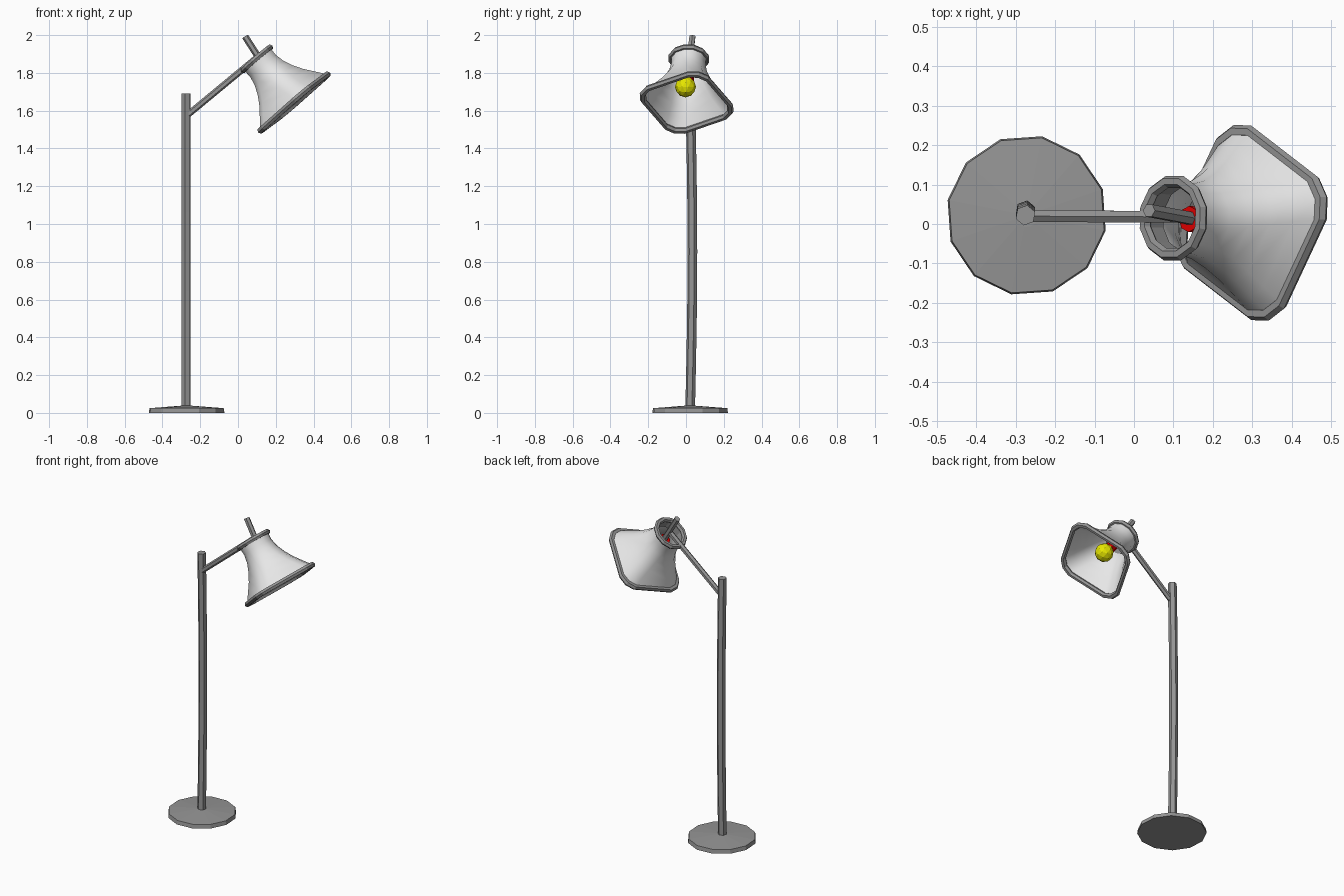
import bpy, bmesh, math
from mathutils import Vector

cube = bpy.data.objects.get("Cube")
if cube:
    bpy.data.objects.remove(cube, do_unlink=True)


def material(name, rgb):
    m = bpy.data.materials.new(name)
    m.use_nodes = True
    m.diffuse_color = (*rgb, 1)
    m.node_tree.nodes["Principled BSDF"].inputs["Base Color"].default_value = (*rgb, 1)
    return m


grey = material("grey metal", (0.3, 0.3, 0.3))
white = material("white shade", (0.8, 0.8, 0.8))
yellow = material("yellow glass", (0.8, 0.8, 0.0))
red = material("red socket", (0.8, 0.0, 0.0))


def finish(bm, name, mat, smooth=False):
    bmesh.ops.recalc_face_normals(bm, faces=bm.faces)
    for f in bm.faces:
        f.smooth = smooth
    mesh = bpy.data.meshes.new(name)
    bm.to_mesh(mesh)
    bm.free()
    mesh.materials.append(mat)
    obj = bpy.data.objects.new(name, mesh)
    bpy.context.collection.objects.link(obj)
    return obj


def loft(name, rings, mat, caps=False, loop=False, smooth=False):
    """Skin a list of point rings; loop joins the last ring to the first."""
    bm = bmesh.new()
    rows = [[bm.verts.new(p) for p in ring] for ring in rings]
    n = len(rows[0])
    pairs = list(zip(rows, rows[1:])) + ([(rows[-1], rows[0])] if loop else [])
    for a, b in pairs:
        for i in range(n):
            j = (i + 1) % n
            bm.faces.new((a[i], a[j], b[j], b[i]))
    if caps:
        bm.faces.new(rows[0])
        bm.faces.new(rows[-1])
    return finish(bm, name, mat, smooth)


def tube(name, path, mat, sides=6, phase=0.0):
    """Capped tube through (point, radius) pairs."""
    pts = [Vector(p) for p, r in path]
    d = (pts[-1] - pts[0]).normalized()
    side = Vector((0, 1, 0))
    side = (side - d * side.dot(d)).normalized()
    other = side.cross(d)
    rings = []
    for p, (_, r) in zip(pts, path):
        angles = [math.radians(phase) + math.tau * i / sides for i in range(sides)]
        rings.append([p + r * (other * math.cos(a) + side * math.sin(a)) for a in angles])
    return loft(name, rings, mat, caps=True)


# Shade frame: axis runs from the neck down to the open mouth
NECK, MOUTH = Vector((0.1, 0.015, 1.875)), Vector((0.297, 0.003, 1.643))
AXIS = (MOUTH - NECK).normalized()
LENGTH = (MOUTH - NECK).length
V = Vector((0, 1, 0))
V = (V - AXIS * V.dot(AXIS)).normalized()
U = V.cross(AXIS)
if U.x < 0:
    U = -U


def outline(s, r, q):
    """Twelve points: round for q = 0, square with cut corners for q = 1."""
    ring = []
    for k in range(12):
        j = k % 3 - 1
        a = math.radians(15 + 90 * (k // 3) + j * (30 - 17 * q))
        rr = r * (1 + 0.04 * q * (j == 0))
        ring.append(NECK + AXIS * s + rr * (U * math.cos(a) + V * math.sin(a)))
    return ring


def rim(name, s, r, q, t):
    angles = [math.tau * i / 6 for i in range(6)]
    loft(name, [outline(s + t * math.sin(a), r + t * math.cos(a), q) for a in angles],
         grey, loop=True)


# Base and slightly bowed pole
BX, BY = -0.272, 0.022
tube("base", [((BX, BY, 0), 0.204), ((BX, BY, 0.025), 0.2), ((BX, BY, 0.038), 0.03)],
     grey, 12, 19)
pole = []
for i in range(9):
    t = i / 8
    pole.append(((BX - 0.003, BY + 0.012 * math.sin(math.pi * t), 0.02 + 1.67 * t), 0.026))
tube("pole", pole, grey, 6, 20)

# Arm to the neck, and the stem that carries the socket
tube("arm", [((-0.27, 0.02, 1.575), 0.017), ((0.105, 0.018, 1.885), 0.017)], grey)
tube("stem", [((0.038, 0.034, 1.992), 0.018), ((0.15, 0.013, 1.818), 0.018)], grey)

# Flared shade, with rims and an inner collar
profile = [(0, 0.095, 0), (0.05, 0.092, 0.05), (0.1, 0.102, 0.2), (0.15, 0.123, 0.45),
           (0.2, 0.152, 0.7), (0.25, 0.19, 0.9), (LENGTH, 0.232, 1)]
loft("shade", [outline(*p) for p in profile], white, smooth=True)
loft("inner_collar", [outline(0, 0.088, 0), outline(0.06, 0.086, 0.05)], grey)
rim("neck_rim", 0, 0.095, 0, 0.016)
rim("mouth_rim", LENGTH, 0.23, 1, 0.017)

# Socket and bulb
tube("socket", [(NECK + AXIS * 0.06, 0.033), (NECK + AXIS * 0.16, 0.033)], red, 8)
bm = bmesh.new()
bmesh.ops.create_icosphere(bm, subdivisions=2, radius=0.056)
bmesh.ops.translate(bm, verts=bm.verts, vec=NECK + AXIS * 0.195 - Vector((0, 0.01, 0)))
finish(bm, "bulb", yellow)
